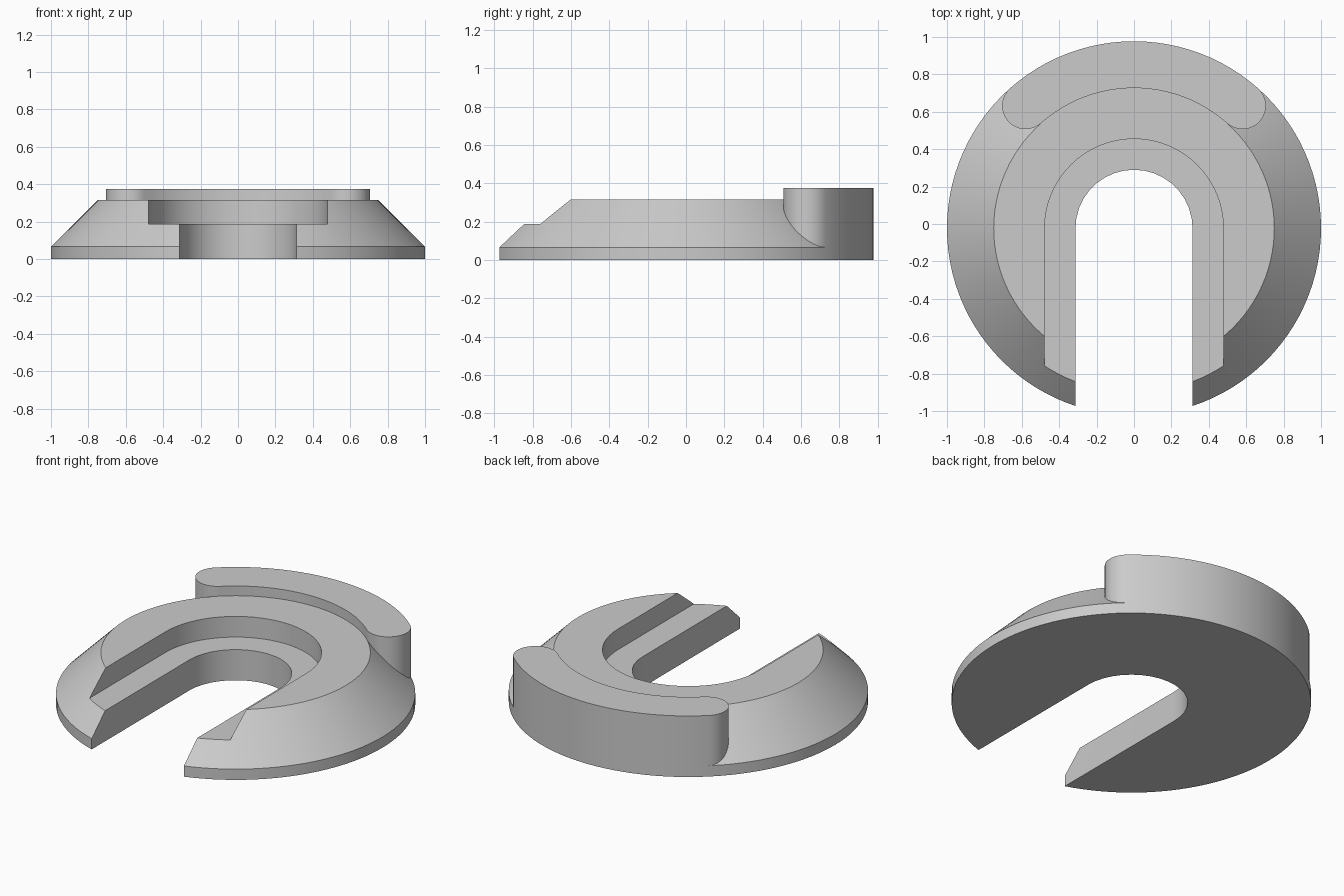
import bpy, bmesh
from math import sin, cos, radians, pi

if "Cube" in bpy.data.objects:
    bpy.data.objects.remove(bpy.data.objects["Cube"])

CY = -0.023          # centre of the disc
SEG = 104            # sides of the full circle
STEP = 2 * pi / SEG

grey = bpy.data.materials.new("plain grey")
grey.use_nodes = True
colour = (0.6, 0.6, 0.6, 1)
grey.diffuse_color = colour
grey.node_tree.nodes["Principled BSDF"].inputs["Base Color"].default_value = colour


def finish(name, bm):
    bmesh.ops.recalc_face_normals(bm, faces=bm.faces)
    mesh = bpy.data.meshes.new(name)
    bm.to_mesh(mesh)
    bm.free()
    mesh.materials.append(grey)
    obj = bpy.data.objects.new(name, mesh)
    bpy.context.collection.objects.link(obj)
    return obj


def prism(name, outline, z0, z1):
    bm = bmesh.new()
    face = bm.faces.new([bm.verts.new((x, y, z0)) for x, y in outline])
    top = bmesh.ops.extrude_face_region(bm, geom=[face], use_keep_orig=True)
    verts = [v for v in top["geom"] if isinstance(v, bmesh.types.BMVert)]
    bmesh.ops.translate(bm, verts=verts, vec=(0, 0, z1 - z0))
    return finish(name, bm)


def arc(cx, cy, r, a0, a1, n):
    angles = [a0 + (a1 - a0) * i / n for i in range(n + 1)]
    return [(cx + r * cos(a), cy + r * sin(a)) for a in angles]


def activate(obj):
    bpy.ops.object.select_all(action="DESELECT")
    obj.select_set(True)
    bpy.context.view_layer.objects.active = obj


# Disc with a low vertical rim and a conical shoulder
bm = bmesh.new()
rings = []
for r, z in ((1, 0), (1, 0.066), (0.75, 0.315)):
    rings.append([bm.verts.new((r * cos(i * STEP), CY + r * sin(i * STEP), z))
                  for i in range(SEG)])
for low, high in zip(rings, rings[1:]):
    for i in range(SEG):
        j = (i + 1) % SEG
        bm.faces.new((low[i], low[j], high[j], high[i]))
bm.faces.new(rings[0])
bm.faces.new(rings[-1])
body = finish("slotted_disc", bm)

# Stepped U-shaped slot, open at the front
for name, r, z0, n in (("wide_slot_cutter", 0.478, 0.188, 32),
                       ("narrow_slot_cutter", 0.313, -0.2, 18)):
    outline = arc(0, CY, r, 0, pi, n) + [(-r, -1.3), (r, -1.3)]
    cutter = prism(name, outline, z0, 0.6)
    cutter.hide_render = True
    cut = body.modifiers.new(name, "BOOLEAN")
    cut.operation = "DIFFERENCE"
    cut.solver = "EXACT"
    cut.object = cutter
    activate(body)
    bpy.ops.object.modifier_apply(modifier=cut.name)
    bpy.data.objects.remove(cutter)

# Raised curved lip with rounded ends along the back
a0 = pi / 2 - 12 * STEP
a1 = pi - a0
mid, half = 0.875, 0.125
outline = arc(0, CY, 1, a0, a1, 24)
outline += arc(mid * cos(a1), CY + mid * sin(a1), half, a1, a1 + pi, 16)[1:]
outline += arc(0, CY, 0.75, a1, a0, 24)[1:]
outline += arc(mid * cos(a0), CY + mid * sin(a0), half, a0 + pi, a0 + 2 * pi, 16)[1:-1]
lip = prism("back_lip", outline, 0.066, 0.375)

for obj in (body, lip):
    activate(obj)
    bpy.ops.object.shade_smooth_by_angle(angle=radians(30))
